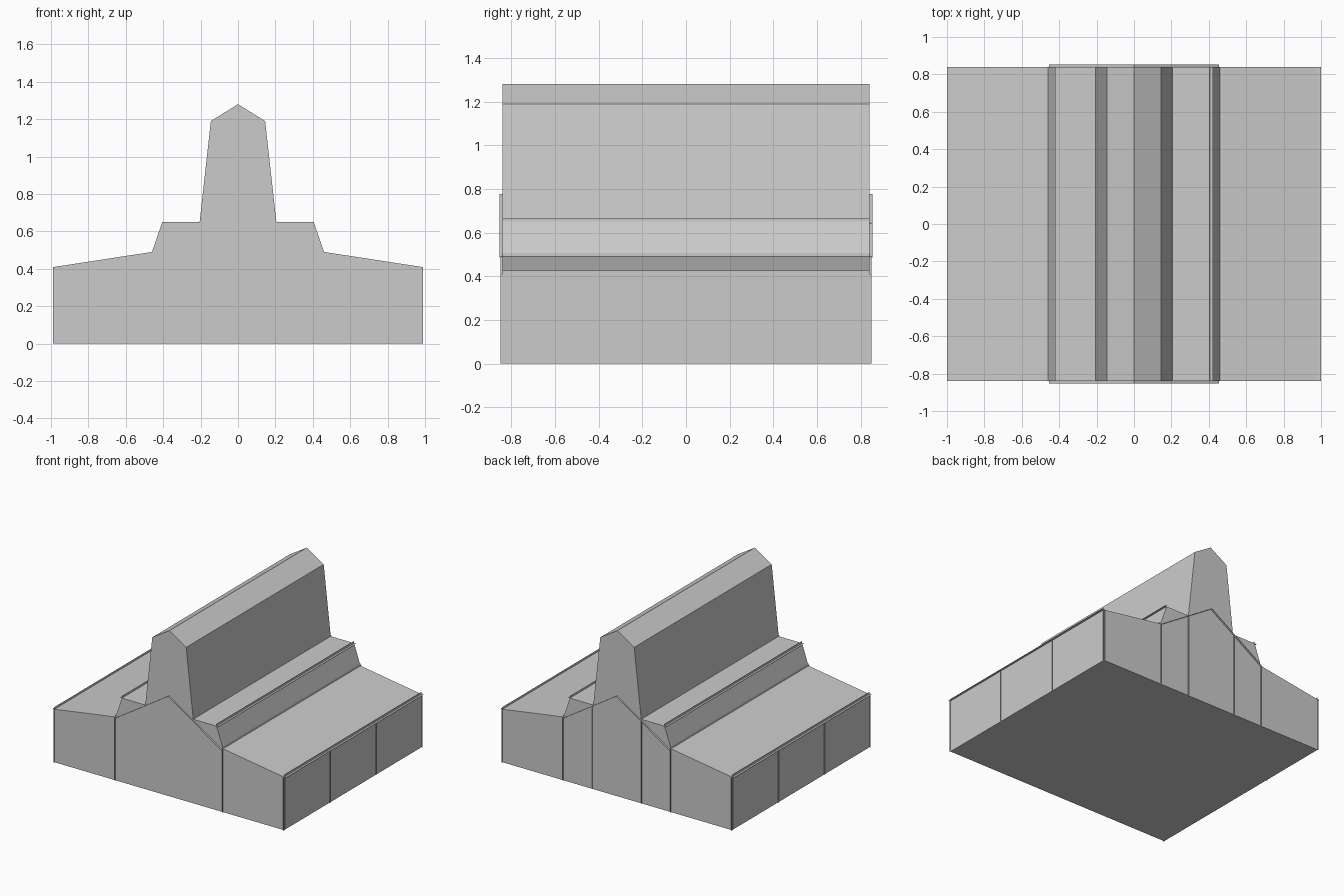
import bpy, bmesh
from mathutils import Vector

if "Cube" in bpy.data.objects:
    bpy.data.objects.remove(bpy.data.objects["Cube"])

HALF_Y = 0.84      # end walls
WALL_X = 0.982     # side walls


def make_object(name, bm):
    mesh = bpy.data.meshes.new(name)
    bm.to_mesh(mesh)
    bm.free()
    obj = bpy.data.objects.new(name, mesh)
    bpy.context.collection.objects.link(obj)
    return obj


def ribbon(bm, a, b, offset):
    """Flat strip from a to b, widened by offset on both sides."""
    a, b, o = Vector(a), Vector(b), Vector(offset)
    bm.faces.new([bm.verts.new(p) for p in (a - o, b - o, b + o, a + o)])


# Hall body: half profile mirrored, then extruded along y
half = [(WALL_X, 0), (WALL_X, 0.41), (0.46, 0.49), (0.405, 0.65),
        (0.205, 0.65), (0.145, 1.19)]
profile = half + [(0, 1.28)] + [(-x, z) for x, z in reversed(half)]
bm = bmesh.new()
face = bm.faces.new([bm.verts.new((x, -HALF_Y, z)) for x, z in profile])
new = bmesh.ops.extrude_face_region(bm, geom=[face])
bmesh.ops.translate(bm, vec=(0, 2 * HALF_Y, 0),
                    verts=[v for v in new["geom"] if isinstance(v, bmesh.types.BMVert)])
bmesh.ops.recalc_face_normals(bm, faces=bm.faces)
make_object("hall_body", bm)

# Roof edge trim: crossed thin strips running along y
W = 0.017
bm = bmesh.new()
for s in (-1, 1):
    for x, z in half[1:5]:
        a, b = (s * x, -HALF_Y, z), (s * x, HALF_Y, z)
        ribbon(bm, a, b, (W, 0, 0))
        ribbon(bm, a, b, (0, 0, W))
make_object("roof_edge_trim", bm)

# Gable trim: sloping strips on both end walls
bm = bmesh.new()
for y in (-HALF_Y, HALF_Y):
    for s in (-1, 1):
        ribbon(bm, (s * 0.455, y, 0.485), (0, y, 0.777), (0, 0.014, 0))
make_object("gable_trim", bm)

# End wall pilasters: thin fins, two in front and four at the back
bm = bmesh.new()
fins = [(-HALF_Y, 0.46, 0.49), (HALF_Y, 0.46, 0.49), (HALF_Y, 0.21, 0.645)]
for y, x, top in fins:
    for s in (-1, 1):
        ribbon(bm, (s * x, y, 0), (s * x, y, top), (0, 0.011, 0))
make_object("end_wall_pilasters", bm)

# Side wall pilasters and corner fins
bm = bmesh.new()
for s in (-1, 1):
    for y in (-HALF_Y, -0.285, 0.28, HALF_Y):
        x = s * WALL_X
        ribbon(bm, (x, y, 0), (x, y, 0.41), (0.008, 0, 0))
        if abs(y) == HALF_Y:
            ribbon(bm, (x, y, 0), (x, y, 0.41), (0, 0.011, 0))
make_object("side_wall_pilasters", bm)
